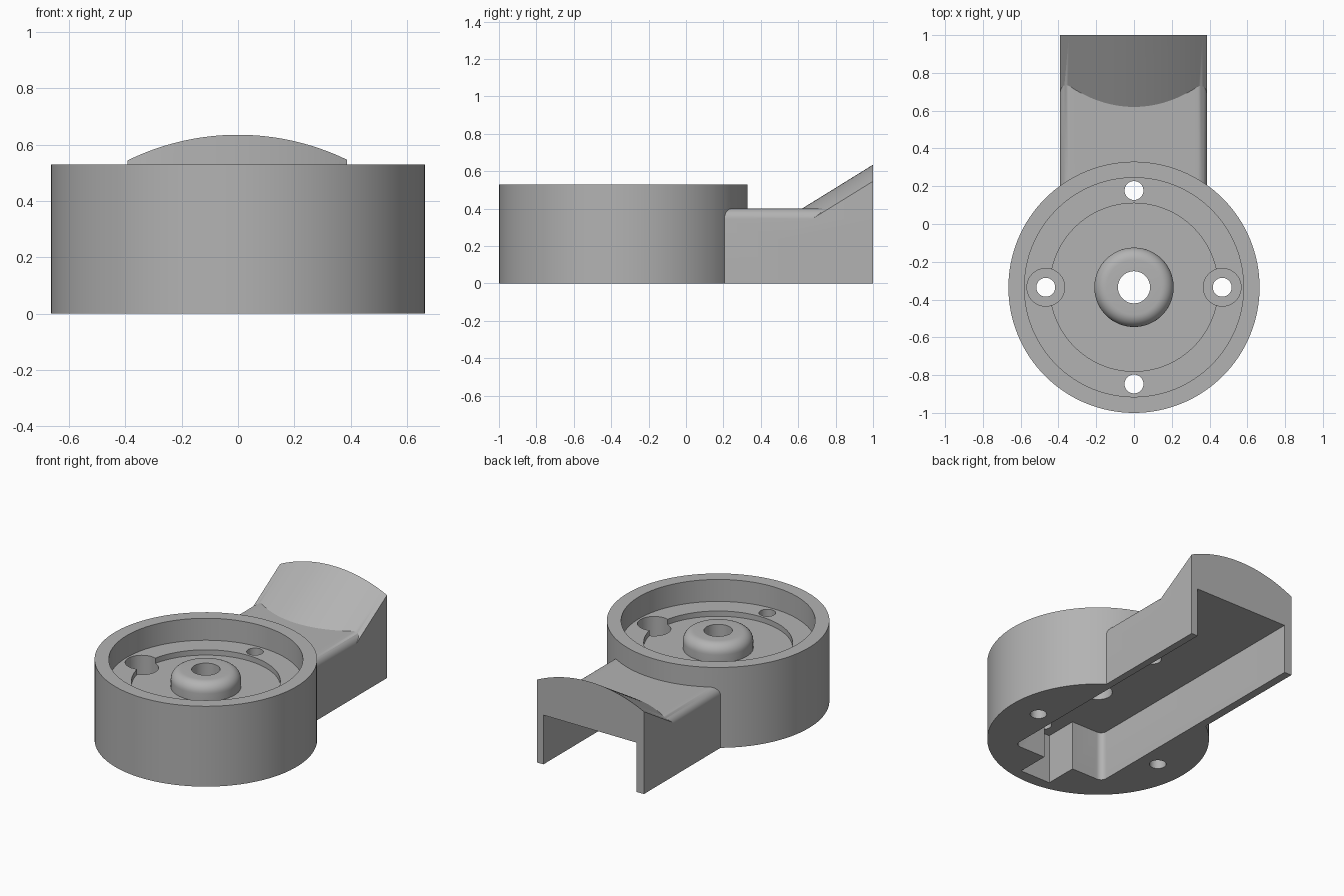
import bpy, bmesh, math
from mathutils import Vector

if "Cube" in bpy.data.objects:
    bpy.data.objects.remove(bpy.data.objects["Cube"])

CY = -0.335                 # axis of the round cup
X0, X1 = -0.393, 0.387      # sides of the arm
ARM_TOP = 0.40
SLOPE = 0.618               # rise of the ramp

grey = bpy.data.materials.new("plain grey")
grey.use_nodes = True
colour = (0.45, 0.45, 0.45, 1)
grey.diffuse_color = colour
grey.node_tree.nodes["Principled BSDF"].inputs["Base Color"].default_value = colour


def finish(bm, name):
    bmesh.ops.recalc_face_normals(bm, faces=bm.faces)
    mesh = bpy.data.meshes.new(name)
    bm.to_mesh(mesh)
    bm.free()
    mesh.materials.append(grey)
    ob = bpy.data.objects.new(name, mesh)
    bpy.context.collection.objects.link(ob)
    return ob


def prism(name, points, direction):
    """Extrude a closed outline along a direction."""
    bm = bmesh.new()
    face = bm.faces.new([bm.verts.new(p) for p in points])
    out = bmesh.ops.extrude_face_region(bm, geom=[face], use_keep_orig=True)
    moved = [g for g in out["geom"] if isinstance(g, bmesh.types.BMVert)]
    bmesh.ops.translate(bm, verts=moved, vec=Vector(direction))
    return finish(bm, name)


def lathe(name, profile, steps=128):
    """Revolve a closed (radius, height) outline about the cup axis."""
    bm = bmesh.new()
    rings = []
    for i in range(steps):
        a = math.tau * i / steps
        rings.append([bm.verts.new((r * math.cos(a), CY + r * math.sin(a), z))
                      for r, z in profile])
    n = len(profile)
    for i in range(steps):
        a, b = rings[i], rings[(i + 1) % steps]
        for j in range(n):
            k = (j + 1) % n
            bm.faces.new((a[j], b[j], b[k], a[k]))
    return finish(bm, name)


def arc(cx, cy, r, start, end, steps=8):
    return [(cx + r * math.cos(math.radians(start + (end - start) * i / steps)),
             cy + r * math.sin(math.radians(start + (end - start) * i / steps)))
            for i in range(steps + 1)]


def drill(name, x, y, r, z0, z1, steps=48):
    outline = [(px, py, z0) for px, py in arc(x, y, r, 0, 360, steps)[:-1]]
    return prism(name, outline, (0, 0, z1 - z0))


def combine(target, other, operation):
    """Apply a boolean, then discard the helper."""
    mod = target.modifiers.new("combine", "BOOLEAN")
    mod.operation = operation
    mod.solver = "EXACT"
    mod.object = other
    bpy.context.view_layer.objects.active = target
    bpy.ops.object.modifier_apply(modifier=mod.name)
    bpy.data.objects.remove(other)


# Round cup with stepped floor and a rounded hub
cup = lathe("mount_body", [(0.085, 0), (0.665, 0), (0.665, 0.53), (0.58, 0.53),
                           (0.58, 0.385), (0.445, 0.385), (0.445, 0.35), (0.21, 0.35)]
            + arc(0.145, 0.4, 0.065, 0, 90) + [(0.085, 0.465)])

# Arm with rounded top edges
R = 0.055
section = ([(X0, 0), (X1, 0)] + arc(X1 - R, ARM_TOP - R, R, 0, 90)
           + arc(X0 + R, ARM_TOP - R, R, 90, 180))
arm = prism("arm", [(x, 1, z) for x, z in section], (0, -1, 0))

# Sloping ramp with an arched cross-section
BIG, CREST, N = 0.89, 0.635, 32
crown = []
for i in range(N + 1):
    x = X1 + (X0 - X1) * i / N
    crown.append((x, 1, CREST - BIG + math.sqrt(BIG * BIG - x * x)))
ramp = prism("ramp", [(X0, 1, 0.32), (X1, 1, 0.32)] + crown, (0, -0.5, -0.5 * SLOPE))
combine(arm, ramp, "UNION")
combine(arm, drill("cup_clearance", 0, CY, 0.62, -0.1, 1, 96), "DIFFERENCE")
combine(cup, arm, "UNION")

# Channel under the arm and cup, ending in a narrow notch
W, END, NOTCH, TIP, C = 0.34, -0.705, 0.11, -0.922, 0.04
half = [(W, 1.1)] + arc(W - C, END + C, C, 0, -90) + [(NOTCH, END), (NOTCH, TIP)]
outline = half + [(-x, y) for x, y in reversed(half)]
channel = prism("channel", [(x, y, -0.1) for x, y in outline], (0, 0, 0.425))
combine(cup, channel, "DIFFERENCE")

# Four screw holes, the side pair counterbored
for side in (-1, 1):
    combine(cup, drill("side_hole", side * 0.467, CY, 0.05, -0.1, 0.6), "DIFFERENCE")
    combine(cup, drill("counterbore", side * 0.467, CY, 0.1, 0.25, 0.5), "DIFFERENCE")
    combine(cup, drill("end_hole", 0, CY + side * 0.512, 0.05, -0.1, 0.5), "DIFFERENCE")

bpy.ops.object.select_all(action="DESELECT")
cup.select_set(True)
bpy.context.view_layer.objects.active = cup
bpy.ops.object.shade_smooth_by_angle(angle=math.radians(30))
